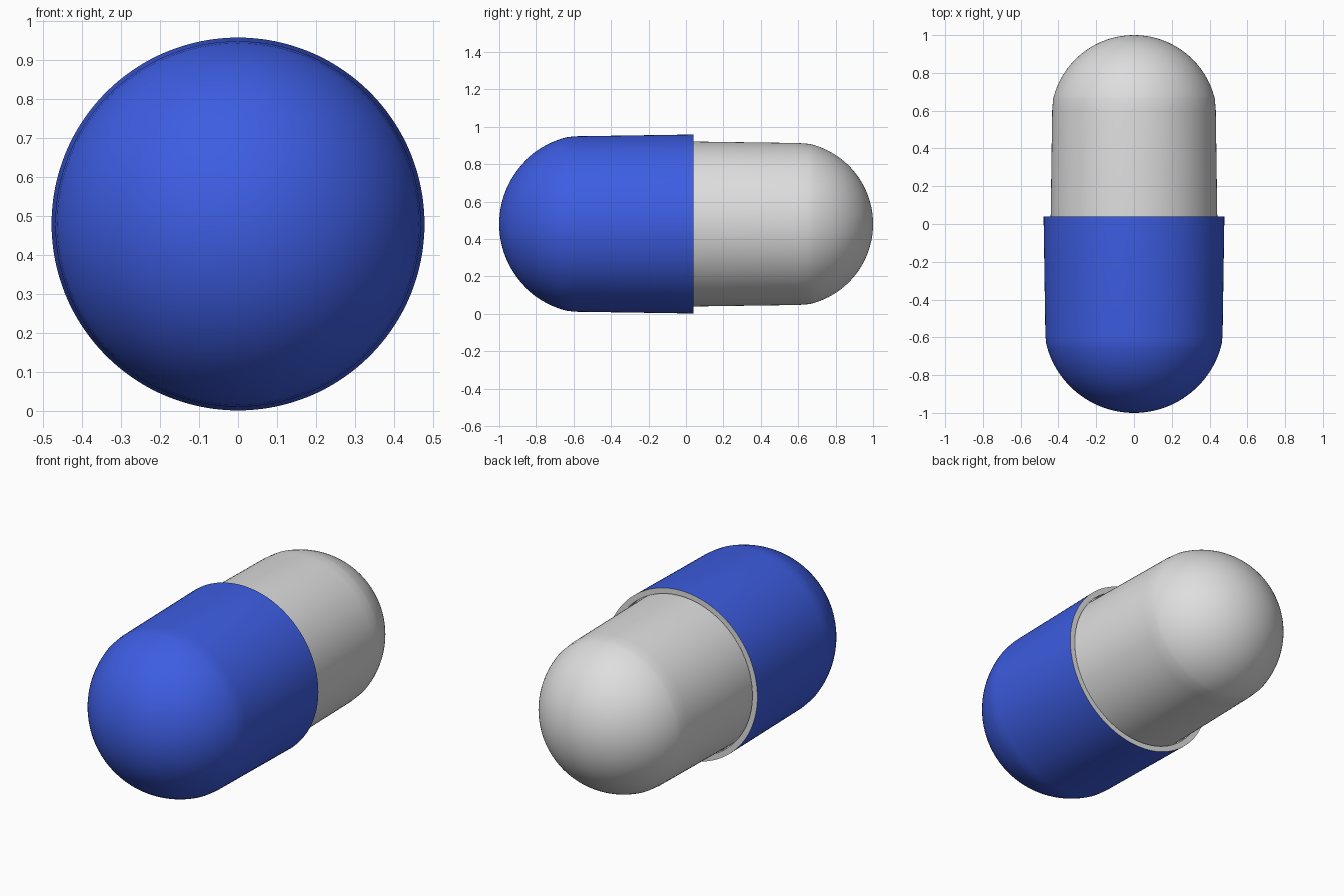
import bpy
import bmesh
from math import pi, sin, cos, acos

if "Cube" in bpy.data.objects:
    bpy.data.objects.remove(bpy.data.objects["Cube"])

CENTRE_Z = 0.48
SEGMENTS = 128


def make_material(name, rgb):
    mat = bpy.data.materials.new(name)
    mat.use_nodes = True
    mat.diffuse_color = (*rgb, 1)
    mat.node_tree.nodes["Principled BSDF"].inputs["Base Color"].default_value = (*rgb, 1)
    return mat


blue = make_material("capsule blue", (0.047, 0.11, 0.76))
grey = make_material("capsule light grey", (0.73, 0.73, 0.73))


def dome(radius, join_radius, steps=28):
    """Profile points (radius, distance along axis) from the tip to the join."""
    end = pi / 2 - acos(join_radius / radius)
    return [(radius * sin(end * i / steps), 1 - radius + radius * cos(end * i / steps))
            for i in range(steps + 1)]


def lathe(name, profile, side, materials, colour_rule=None):
    """Spin a profile about the y axis; side is the direction of the tip."""
    bm = bmesh.new()
    verts = [bm.verts.new((r, side * d, CENTRE_Z)) for r, d in profile]
    edges = [bm.edges.new(pair) for pair in zip(verts, verts[1:])]
    bmesh.ops.spin(bm, geom=verts + edges, cent=(0, 0, CENTRE_Z), axis=(0, 1, 0),
                   angle=2 * pi, steps=SEGMENTS, use_duplicate=False)
    bmesh.ops.remove_doubles(bm, verts=bm.verts, dist=0.0002)
    bmesh.ops.recalc_face_normals(bm, faces=bm.faces)
    # Make sure the shell faces outward at its tip
    tip = max(bm.faces, key=lambda f: side * f.calc_center_median().y)
    if tip.normal.y * side < 0:
        bmesh.ops.reverse_faces(bm, faces=bm.faces)
    if colour_rule:
        for face in bm.faces:
            face.material_index = colour_rule(face)
    mesh = bpy.data.meshes.new(name)
    bm.to_mesh(mesh)
    bm.free()
    for mat in materials:
        mesh.materials.append(mat)
    obj = bpy.data.objects.new(name, mesh)
    bpy.context.collection.objects.link(obj)
    bpy.ops.object.select_all(action="DESELECT")
    obj.select_set(True)
    bpy.context.view_layer.objects.active = obj
    bpy.ops.object.shade_smooth_by_angle(angle=pi / 6)
    return obj


# Light inner half, tucked into the wider half
lathe("rear_half", dome(0.44, 0.428) + [(0.433, 0.6), (0.442, -0.04), (0.442, -0.1)],
      1, [grey])

# Blue outer half with a pale rim and a shallow groove behind it
lathe("front_half", dome(0.478, 0.464)
      + [(0.469, 0.59), (0.4785, -0.04), (0.447, -0.04), (0.447, 0.0), (0.43, 0.0)],
      -1, [blue, grey],
      lambda f: 1 if f.normal.y > 0.5 or
      max((v.co.x ** 2 + (v.co.z - CENTRE_Z) ** 2) ** 0.5 for v in f.verts) < 0.4475
      and f.calc_center_median().y > -0.01 else 0)
